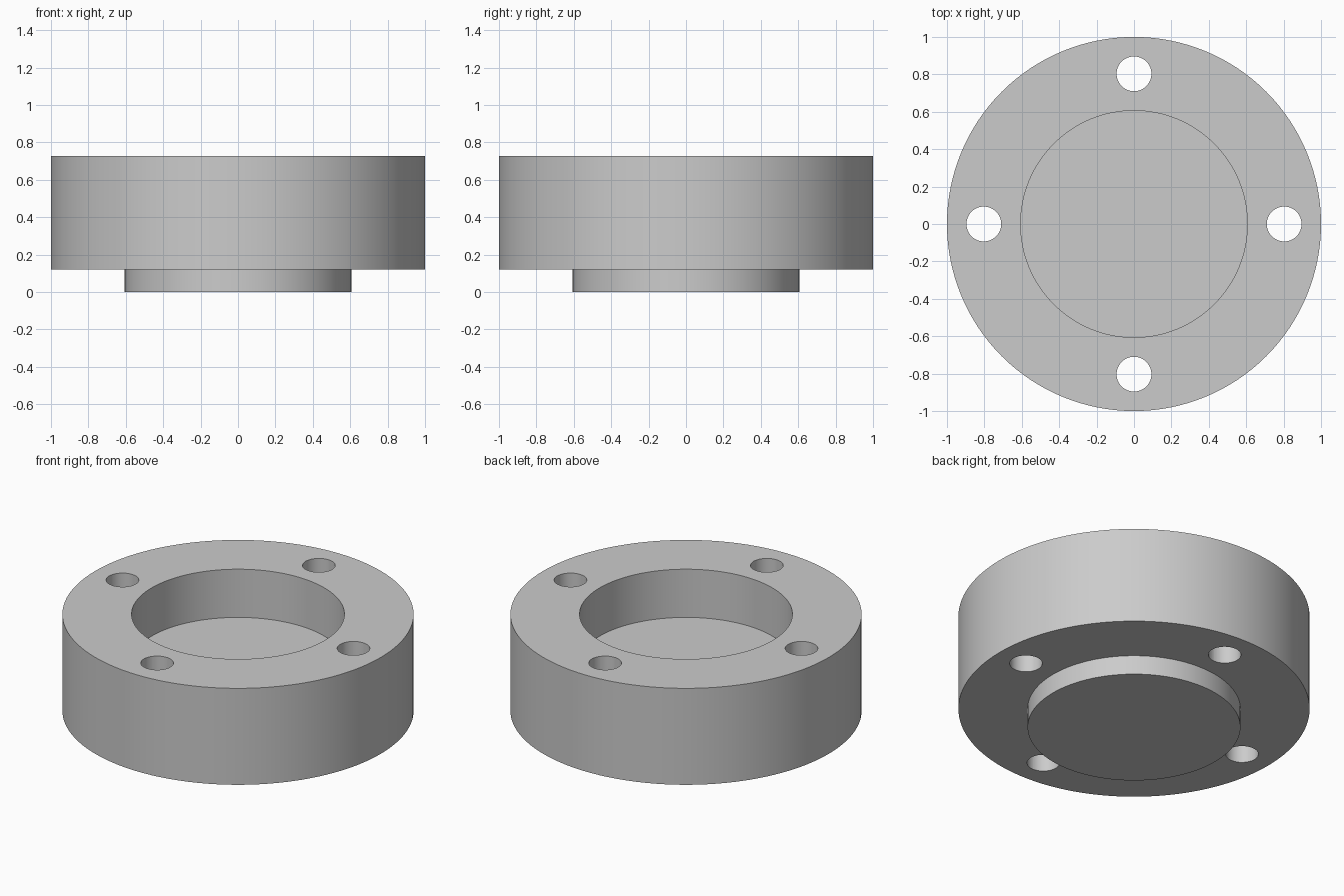
import bpy
import bmesh
from math import pi, cos, sin
from mathutils import Matrix

cube = bpy.data.objects.get("Cube")
if cube:
    bpy.data.objects.remove(cube, do_unlink=True)

OUTER, INNER, HOLE, BOLT_CIRCLE = 1.0, 0.606, 0.093, 0.803
TOP, FLOOR, STEP = 0.727, 0.424, 0.121

grey = bpy.data.materials.new("light_grey")
grey.use_nodes = True
colour = (0.6, 0.6, 0.6, 1)
grey.diffuse_color = colour
grey.node_tree.nodes["Principled BSDF"].inputs["Base Color"].default_value = colour


def make_object(name, bm):
    mesh = bpy.data.meshes.new(name)
    bm.to_mesh(mesh)
    bm.free()
    mesh.materials.append(grey)
    obj = bpy.data.objects.new(name, mesh)
    bpy.context.collection.objects.link(obj)
    return obj


def lathe(name, profile, sides):
    """Revolve (radius, height) points about z and cap both ends."""
    bm = bmesh.new()
    rings = [[bm.verts.new((r * cos(2 * pi * i / sides), r * sin(2 * pi * i / sides), z))
              for i in range(sides)] for r, z in profile]
    for low, high in zip(rings, rings[1:]):
        for i in range(sides):
            j = (i + 1) % sides
            bm.faces.new((low[i], low[j], high[j], high[i]))
    bm.faces.new(rings[0][::-1])
    bm.faces.new(rings[-1])
    bmesh.ops.recalc_face_normals(bm, faces=bm.faces)
    return make_object(name, bm)


# Flanged body: spigot below, wide ring, blind recess on top
body = lathe("flange_body", [(INNER, 0), (INNER, STEP), (OUTER, STEP),
                             (OUTER, TOP), (INNER, TOP), (INNER, FLOOR)], 128)

# Four through holes on the bolt circle
bm = bmesh.new()
for k in range(4):
    place = Matrix.Rotation(k * pi / 2, 4, "Z") @ Matrix.Translation((BOLT_CIRCLE, 0, TOP / 2))
    bmesh.ops.create_cone(bm, cap_ends=True, segments=48, radius1=HOLE, radius2=HOLE,
                          depth=2 * TOP, matrix=place)
cutter = make_object("bolt_hole_cutter", bm)
cutter.hide_render = True

cut = body.modifiers.new("bolt_holes", "BOOLEAN")
cut.operation = "DIFFERENCE"
cut.solver = "EXACT"
cut.object = cutter

bpy.ops.object.select_all(action="DESELECT")
bpy.context.view_layer.objects.active = body
body.select_set(True)
bpy.ops.object.modifier_apply(modifier=cut.name)
bpy.data.objects.remove(cutter, do_unlink=True)

bpy.ops.object.shade_smooth_by_angle(angle=pi / 6)
